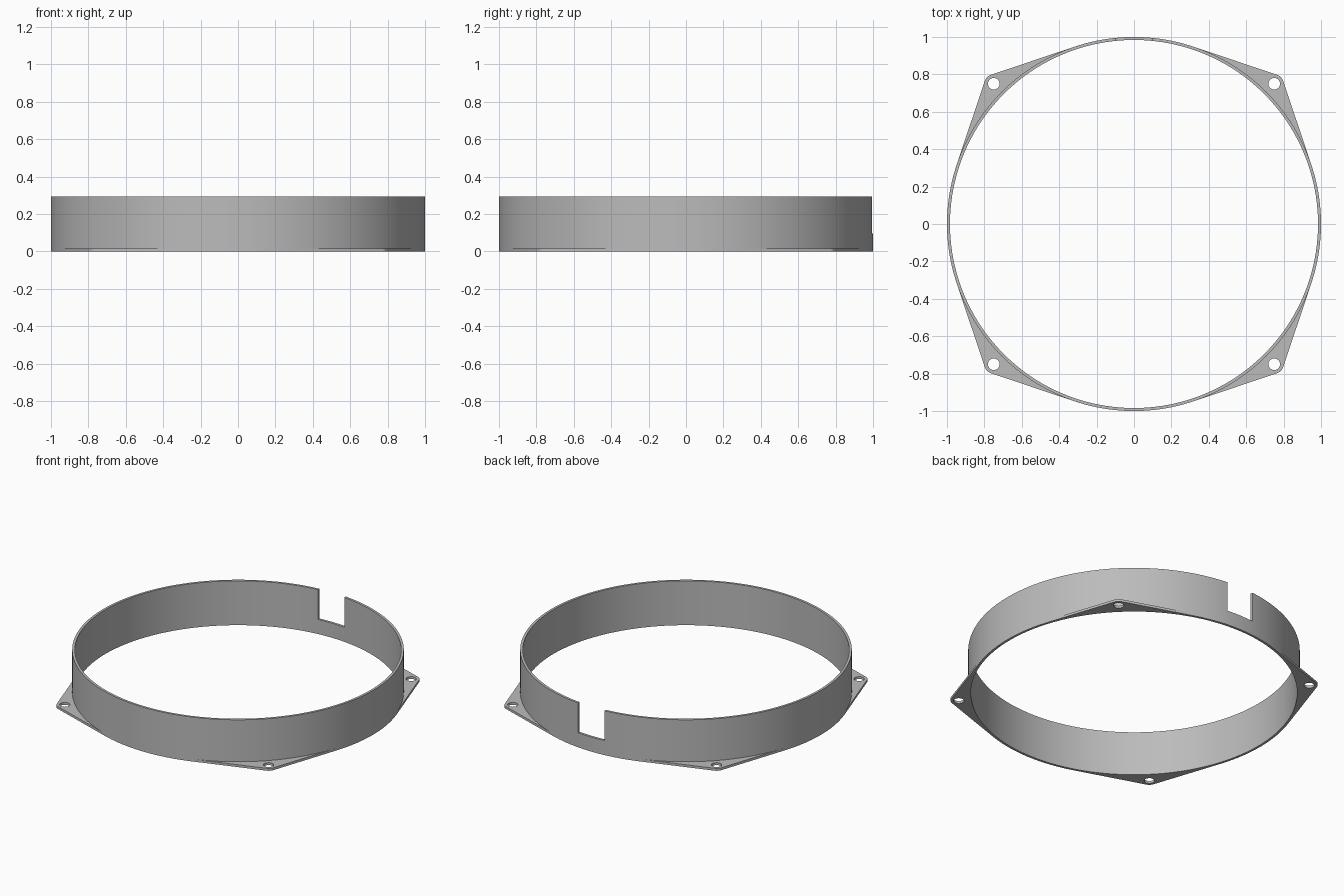
import bpy
import bmesh
import math
from mathutils import Vector
from mathutils.geometry import convex_hull_2d

if "Cube" in bpy.data.objects:
    bpy.data.objects.remove(bpy.data.objects["Cube"], do_unlink=True)

OUTER, INNER, HEIGHT = 1.0, 0.984, 0.295
PLATE = 0.016
HOLE_POS, LUG_R, HOLE_R = 0.75, 0.05, 0.031
NOTCH_HALF, NOTCH_Z = 0.097, 0.097
SEGS = 120

grey = bpy.data.materials.new("plain grey")
grey.use_nodes = True
colour = (0.5, 0.5, 0.5, 1)
grey.diffuse_color = colour
grey.node_tree.nodes["Principled BSDF"].inputs["Base Color"].default_value = colour


def circle(radius, segs, cx=0, cy=0):
    return [Vector((cx + radius * math.cos(2 * math.pi * i / segs),
                    cy + radius * math.sin(2 * math.pi * i / segs)))
            for i in range(segs)]


def prism(name, outline, z0, z1):
    """Extrude a counter-clockwise outline from z0 to z1."""
    bm = bmesh.new()
    face = bm.faces.new([bm.verts.new((p.x, p.y, z0)) for p in outline])
    top = bmesh.ops.extrude_face_region(bm, geom=[face])["geom"]
    verts = [v for v in top if isinstance(v, bmesh.types.BMVert)]
    bmesh.ops.translate(bm, verts=verts, vec=(0, 0, z1 - z0))
    bmesh.ops.recalc_face_normals(bm, faces=bm.faces)
    mesh = bpy.data.meshes.new(name)
    bm.to_mesh(mesh)
    bm.free()
    mesh.materials.append(grey)
    obj = bpy.data.objects.new(name, mesh)
    bpy.context.collection.objects.link(obj)
    return obj


def activate(obj):
    bpy.ops.object.select_all(action="DESELECT")
    obj.select_set(True)
    bpy.context.view_layer.objects.active = obj


def cut(obj, cutter):
    """Subtract the cutter and discard it."""
    cutter.hide_render = True
    mod = obj.modifiers.new("cut", "BOOLEAN")
    mod.operation = "DIFFERENCE"
    mod.solver = "EXACT"
    mod.object = cutter
    activate(obj)
    bpy.ops.object.modifier_apply(modifier=mod.name)
    bpy.data.objects.remove(cutter, do_unlink=True)


corners = [(sx * HOLE_POS, sy * HOLE_POS) for sx in (-1, 1) for sy in (-1, 1)]

# Thin flange: ring outline stretched out to four rounded lugs
points = circle(OUTER, SEGS)
for cx, cy in corners:
    points += circle(LUG_R, 32, cx, cy)
outline = [points[i] for i in convex_hull_2d(points)]
flange = prism("mounting_flange", outline, 0, PLATE)
cut(flange, prism("bore_cutter", circle(INNER, SEGS), -1, 1))
for cx, cy in corners:
    cut(flange, prism("screw_hole_cutter", circle(HOLE_R, 32, cx, cy), -1, 1))

# Tall thin wall with a rectangular notch at the back
wall = prism("ring_wall", circle(OUTER, SEGS), PLATE, HEIGHT)
cut(wall, prism("bore_cutter", circle(INNER, SEGS), -1, 1))
notch = [Vector((x * NOTCH_HALF, y))
         for x, y in ((-1, 0.8), (1, 0.8), (1, 1.2), (-1, 1.2))]
cut(wall, prism("notch_cutter", notch, NOTCH_Z, 1))

for part in (flange, wall):
    activate(part)
    bpy.ops.object.shade_smooth_by_angle(angle=math.radians(30))
